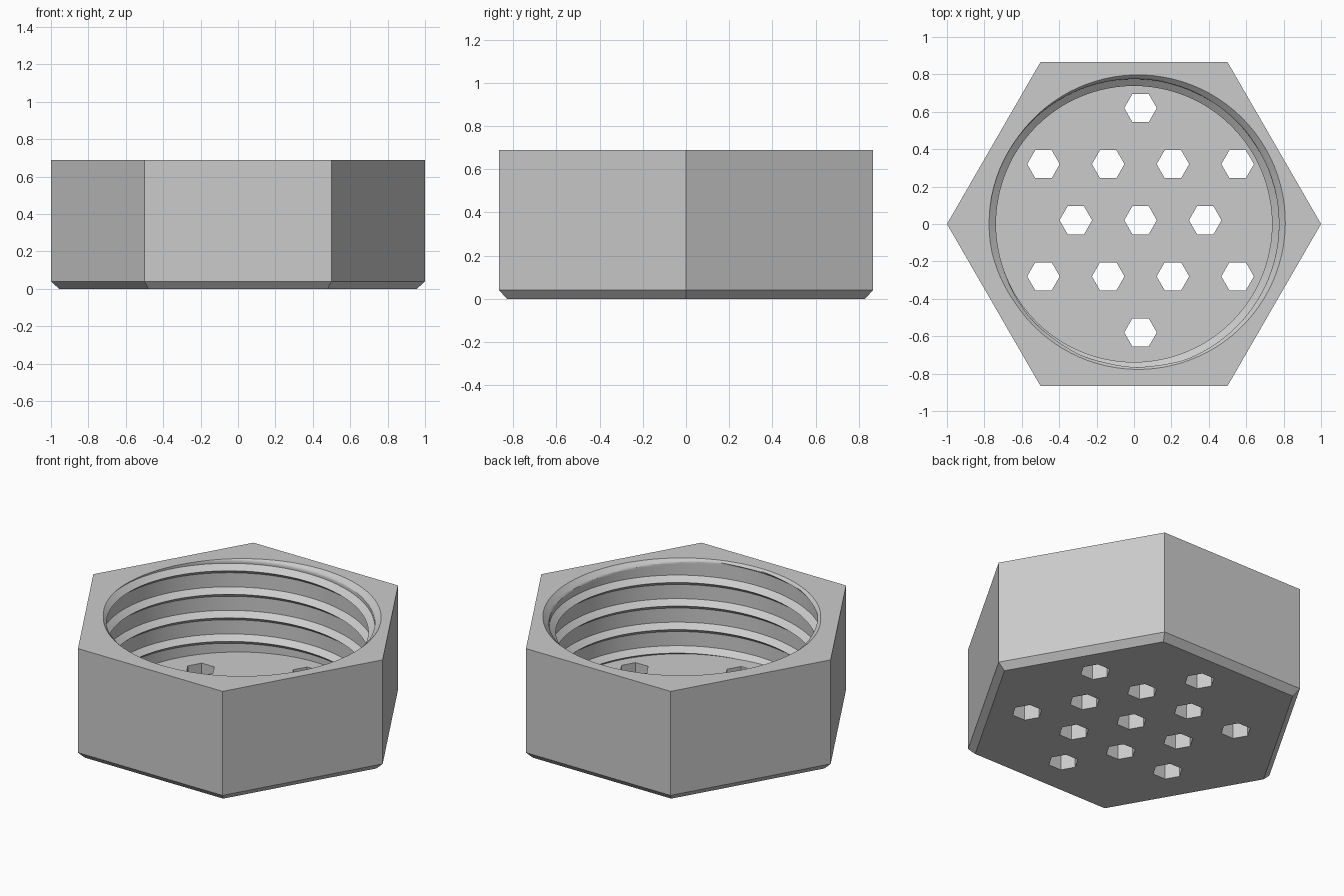
import bpy, bmesh, math

cube = bpy.data.objects.get("Cube")
if cube:
    bpy.data.objects.remove(cube, do_unlink=True)

TOP, FLOOR, CHAMFER = 0.69, 0.11, 0.04
PITCH, CREST, ROOT = 0.147, 0.738, 0.775
STEPS, ROWS, TURNS = 96, 20, 7
START = -0.152          # crest height where the helix begins

bm = bmesh.new()


def hex_ring(radius, z, cx=0.0, cy=0.0):
    return [bm.verts.new((cx + radius * math.cos(k * math.pi / 3),
                          cy + radius * math.sin(k * math.pi / 3), z))
            for k in range(6)]


def bridge(a, b):
    n = len(a)
    for k in range(n):
        bm.faces.new((a[k], a[(k + 1) % n], b[(k + 1) % n], b[k]))


def thread_radius(angle, z, phase):
    # trapezoid thread, opened out by a slightly offset flare at the mouth
    rise = min(phase, 1 - phase) / 0.2
    thread = CREST + (ROOT - CREST) * min(1.0, rise)
    mouth = 0.787 + 0.022 * math.cos(angle) + 0.01 * math.sin(angle)
    return max(thread, mouth - (TOP - z))


# Outer hexagonal wall with a bevelled bottom edge
bottom = hex_ring(0.957, 0)
shoulder = hex_ring(1.0, CHAMFER)
rim = hex_ring(1.0, TOP)
bridge(bottom, shoulder)
bridge(shoulder, rim)

# Threaded bore: one helical strip, trimmed at the floor and the mouth
previous = None
for i in range(STEPS * TURNS + 1):
    angle = 2 * math.pi * (i % STEPS) / STEPS
    column = []
    for j in range(ROWS + 1):
        raw = START + PITCH * (i / STEPS + j / ROWS)
        z = min(max(raw, FLOOR), TOP)
        phase = ((z - START) / PITCH - (i % STEPS) / STEPS) % 1.0
        r = thread_radius(angle, z, phase)
        column.append(bm.verts.new((r * math.cos(angle), r * math.sin(angle), z)))
    if previous:
        for j in range(ROWS):
            bm.faces.new((previous[j], column[j], column[j + 1], previous[j + 1]))
    previous = column
bmesh.ops.remove_doubles(bm, verts=bm.verts[:], dist=0.00005)

# Hexagonal drain holes through the floor
GAP_X, GAP_Y, CX, CY = 0.346, 0.3, 0.035, 0.02
rows = {2: (0,), 1: (-1.5, -0.5, 0.5, 1.5), 0: (-1, 0, 1),
        -1: (-1.5, -0.5, 0.5, 1.5), -2: (0,)}
for row, offsets in rows.items():
    for offset in offsets:
        x, y = CX + offset * GAP_X, CY + row * GAP_Y
        bridge(hex_ring(0.087, 0, x, y), hex_ring(0.087, FLOOR, x, y))

# Flat faces: underside, floor and rim
bmesh.ops.delete(bm, geom=[e for e in bm.edges if not e.link_faces], context='EDGES')
for level in (0, FLOOR, TOP):
    loops = [e for e in bm.edges if len(e.link_faces) == 1
             and all(abs(v.co.z - level) < 0.0001 for v in e.verts)]
    bmesh.ops.triangle_fill(bm, edges=loops, use_beauty=True, normal=(0, 0, 1))
bmesh.ops.recalc_face_normals(bm, faces=bm.faces[:])

mesh = bpy.data.meshes.new("threaded_hex_cap")
bm.to_mesh(mesh)
bm.free()
cap = bpy.data.objects.new("threaded_hex_cap", mesh)
bpy.context.collection.objects.link(cap)

# Plain grey material
grey = bpy.data.materials.new("plain_grey")
grey.use_nodes = True
colour = (0.6, 0.6, 0.6, 1)
grey.diffuse_color = colour
grey.node_tree.nodes["Principled BSDF"].inputs["Base Color"].default_value = colour
mesh.materials.append(grey)

bpy.ops.object.select_all(action='DESELECT')
cap.select_set(True)
bpy.context.view_layer.objects.active = cap
bpy.ops.object.shade_smooth_by_angle(angle=math.radians(25))
